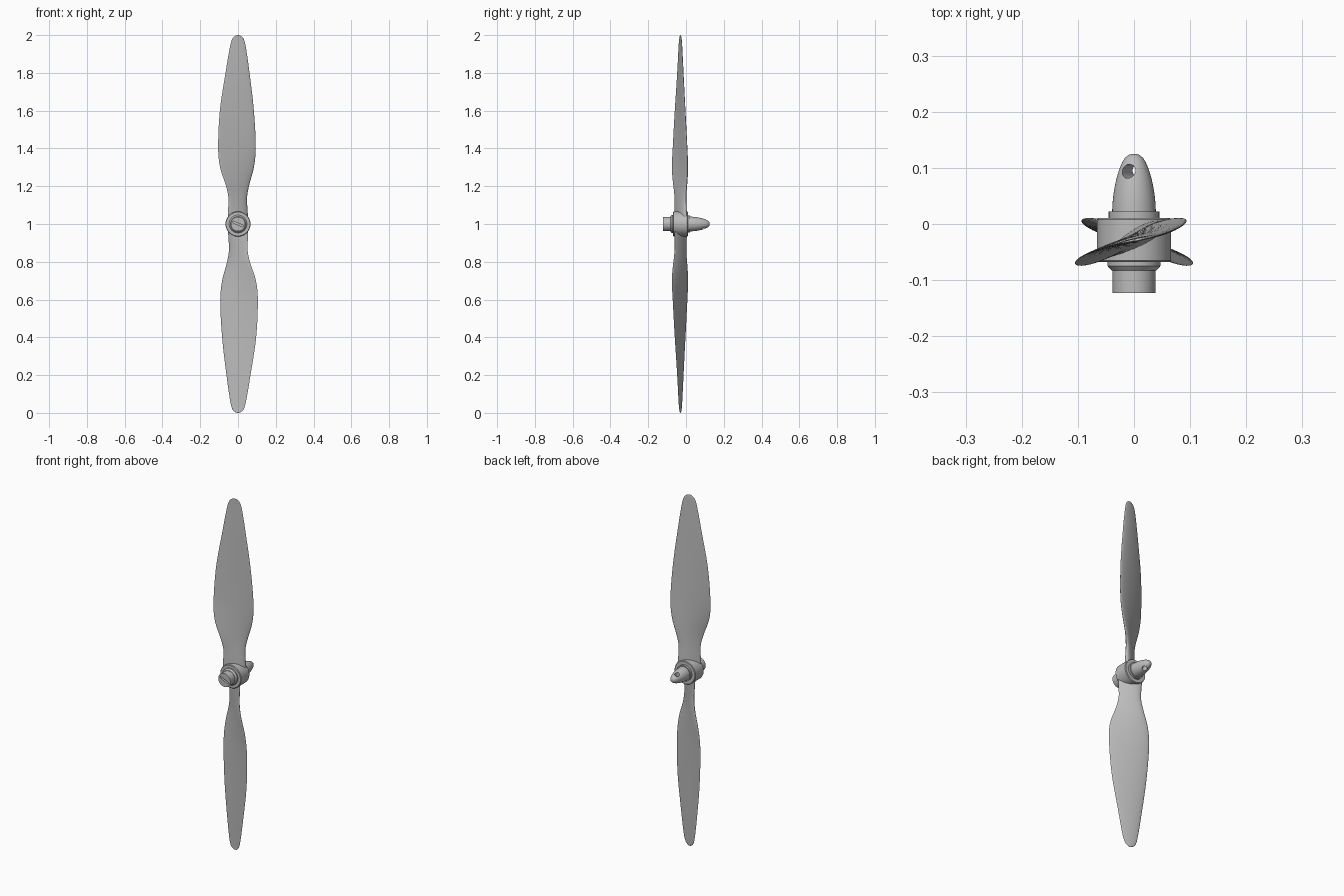
import bpy, bmesh, math
from mathutils import Matrix, Vector

cube = bpy.data.objects.get("Cube")
if cube:
    bpy.data.objects.remove(cube)

grey = bpy.data.materials.new("plain_grey")
grey.use_nodes = True
grey.diffuse_color = (0.5, 0.5, 0.5, 1)
grey.node_tree.nodes["Principled BSDF"].inputs["Base Color"].default_value = (0.5, 0.5, 0.5, 1)

AXIS_Z = 1.0      # height of the shaft
BLADE_Y = -0.03   # plane the blades turn in


def make_object(name, bm, angle=35):
    bmesh.ops.recalc_face_normals(bm, faces=bm.faces)
    mesh = bpy.data.meshes.new(name)
    bm.to_mesh(mesh)
    bm.free()
    mesh.materials.append(grey)
    ob = bpy.data.objects.new(name, mesh)
    bpy.context.collection.objects.link(ob)
    smooth(ob, angle)
    return ob


def smooth(ob, angle=35):
    bpy.ops.object.select_all(action='DESELECT')
    ob.select_set(True)
    bpy.context.view_layer.objects.active = ob
    bpy.ops.object.shade_smooth_by_angle(angle=math.radians(angle))


def loft(bm, rings):
    """Skin closed rings of points and cap both ends."""
    loops = [[bm.verts.new(p) for p in ring] for ring in rings]
    n = len(loops[0])
    for a, b in zip(loops, loops[1:]):
        for i in range(n):
            j = (i + 1) % n
            bm.faces.new((a[i], a[j], b[j], b[i]))
    bm.faces.new(loops[0])
    bm.faces.new(loops[-1])


def lathe(name, profile, steps=64):
    """Turn (radius, y) points about the shaft."""
    bm = bmesh.new()
    turns = [2 * math.pi * i / steps for i in range(steps)]
    loft(bm, [[(r * math.cos(t), y, AXIS_Z + r * math.sin(t)) for t in turns]
              for r, y in profile])
    return make_object(name, bm)


def cut(target, cutter):
    cutter.hide_render = True
    mod = target.modifiers.new("cut", 'BOOLEAN')
    mod.operation = 'DIFFERENCE'
    mod.solver = 'EXACT'
    mod.object = cutter
    bpy.ops.object.select_all(action='DESELECT')
    bpy.context.view_layer.objects.active = target
    target.select_set(True)
    bpy.ops.object.modifier_apply(modifier=mod.name)
    bpy.data.objects.remove(cutter)
    smooth(target)


# Hub and stacked clamping parts
lathe("hub", [(0.063, -0.068), (0.066, -0.065), (0.066, 0.008), (0.063, 0.011)])
lathe("front_collar", [(0.047, -0.066), (0.047, -0.075), (0.04, -0.083), (0.036, -0.083)])
lathe("rear_washer", [(0.045, 0.009), (0.045, 0.022), (0.036, 0.022)])
collet = lathe("collet", [(0.038, -0.06), (0.038, -0.123)])
spinner = lathe("spinner", [(0.039, 0.02), (0.0385, 0.034), (0.037, 0.05), (0.0345, 0.066),
                            (0.031, 0.082), (0.0265, 0.097), (0.021, 0.11),
                            (0.016, 0.118), (0.01, 0.123), (0.005, 0.1248), (0.001, 0.125)])

# Tightening hole through the spinner
bm = bmesh.new()
bmesh.ops.create_cone(bm, cap_ends=True, segments=32, radius1=0.0125, radius2=0.0125, depth=0.2)
bm.transform(Matrix.Translation((0, 0.094, AXIS_Z)) @ Matrix.Rotation(math.radians(-22), 4, 'Y'))
cut(spinner, make_object("hole_cutter", bm))

# Crossed slots in the collet face
for turn in (23, 113):
    bm = bmesh.new()
    bmesh.ops.create_cube(bm, size=1)
    bm.transform(Matrix.Translation((0, -0.118, AXIS_Z)) @ Matrix.Rotation(math.radians(turn), 4, 'Y')
                 @ Matrix.Diagonal((0.06, 0.04, 0.009, 1)))
    cut(collet, make_object("slot_cutter", bm))

# Blade stations: radius, left edge, right edge, pitch in degrees, half thickness
STATIONS = [
    (0.03, -0.054, 0.054, 28, 0.016),
    (0.08, -0.052, 0.050, 29, 0.014),
    (0.14, -0.051, 0.048, 30, 0.011),
    (0.20, -0.063, 0.058, 30, 0.009),
    (0.30, -0.095, 0.084, 25, 0.008),
    (0.40, -0.105, 0.094, 21, 0.007),
    (0.60, -0.096, 0.084, 17, 0.006),
    (0.80, -0.066, 0.061, 14, 0.005),
    (0.95, -0.040, 0.039, 12, 0.003),
    (0.985, -0.027, 0.027, 11, 0.0025),
    (0.997, -0.012, 0.012, 11, 0.002),
    (1.0, -0.002, 0.002, 11, 0.001),
]


def spline(stations, steps):
    """Smooth in-between stations, with slopes suited to uneven spacing."""
    pts = [Vector(s) for s in stations]
    last = len(pts) - 1
    slopes = []
    for i in range(last + 1):
        a, b = pts[max(i - 1, 0)], pts[min(i + 1, last)]
        slopes.append((b - a) / (b[0] - a[0]))
    for i in range(last):
        p, q = pts[i], pts[i + 1]
        h = q[0] - p[0]
        for k in range(steps):
            t = k / steps
            yield (p * (1 + 2 * t) * (1 - t) ** 2 + slopes[i] * h * t * (1 - t) ** 2
                   + q * t * t * (3 - 2 * t) + slopes[i + 1] * h * t * t * (t - 1))
    yield pts[last]


def blade_section(station, points=36):
    radius, left, right, pitch, thick = station
    mid, half = (left + right) / 2, (right - left) / 2
    tan = math.tan(math.radians(pitch))
    ring = []
    for i in range(points):
        a = 2 * math.pi * i / points
        u = math.cos(a)
        lift = thick * math.sin(a) * (1 + 0.35 * u) + 0.045 * half * (1 - u * u)
        ring.append((mid + half * u - lift * tan * 0.5, BLADE_Y + (mid + half * u) * tan + lift,
                     AXIS_Z + radius))
    return ring


# Two matching blades, half a turn apart
for name, turn in (("upper_blade", 0), ("lower_blade", math.pi)):
    bm = bmesh.new()
    loft(bm, [blade_section(s) for s in spline(STATIONS, 6)])
    centre = Matrix.Translation((0, 0, AXIS_Z))
    bm.transform(centre @ Matrix.Rotation(turn, 4, 'Y') @ centre.inverted())
    make_object(name, bm, 50)
